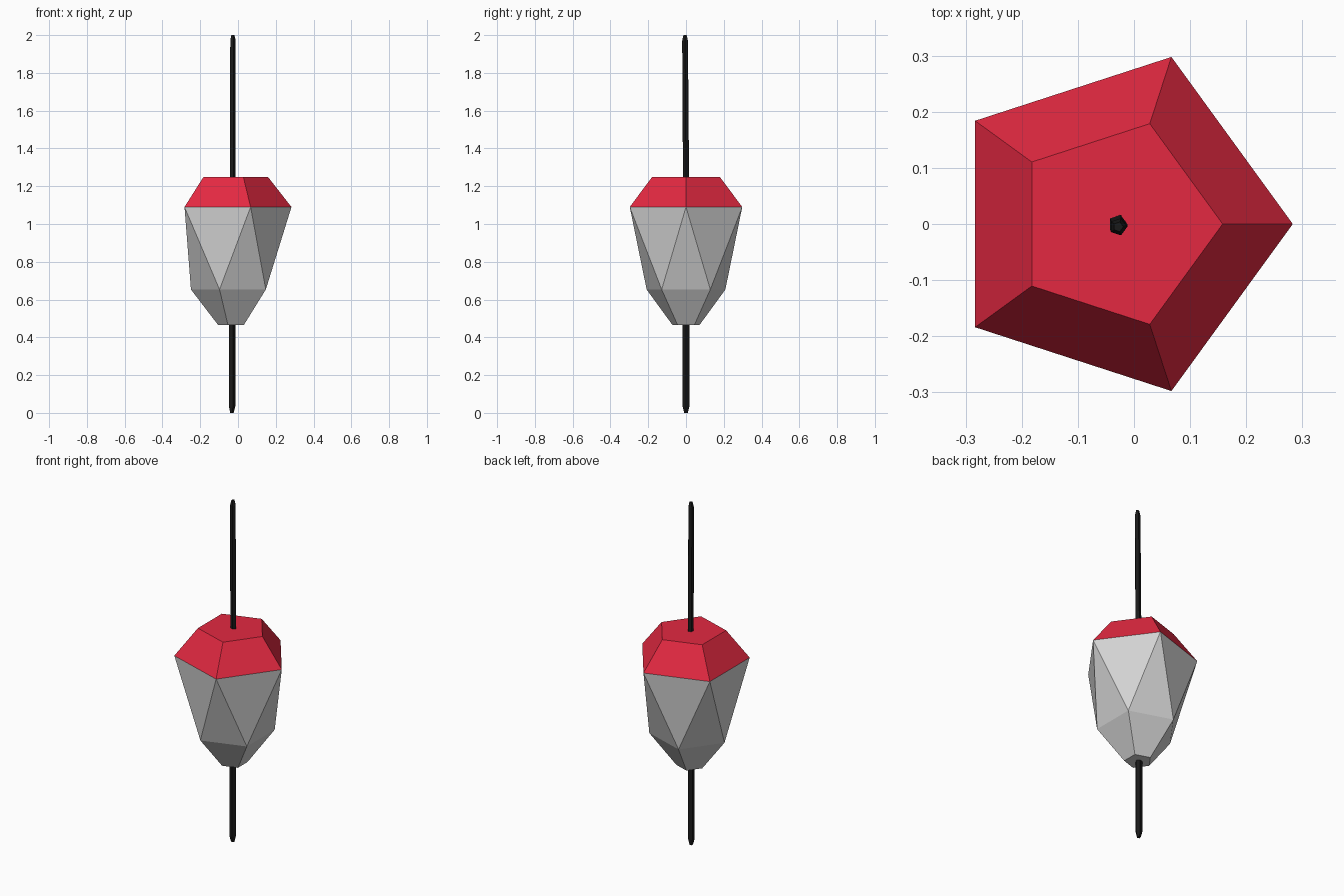
import bpy, bmesh
from math import cos, sin, pi

cube = bpy.data.objects.get("Cube")
if cube:
    bpy.data.objects.remove(cube, do_unlink=True)

SIDES = 5
AXIS_X = -0.03


def material(name, rgb, roughness=0.6):
    mat = bpy.data.materials.new(name)
    mat.use_nodes = True
    mat.diffuse_color = (*rgb, 1)
    bsdf = mat.node_tree.nodes["Principled BSDF"]
    bsdf.inputs["Base Color"].default_value = (*rgb, 1)
    bsdf.inputs["Roughness"].default_value = roughness
    return mat


red = material("red paint", (0.77, 0.022, 0.053))
grey = material("light grey", (0.65, 0.65, 0.65))
black = material("black", (0.01, 0.01, 0.01))


def lathe(name, rings, mats, pick=None):
    """Stack pentagon rings (radius, z, turn, x, y), bridging turned rings with triangles."""
    bm = bmesh.new()
    loops = []
    for r, z, turn, x, y in rings:
        angles = [turn + 2 * pi * i / SIDES for i in range(SIDES)]
        loops.append([bm.verts.new((x + r * cos(a), y + r * sin(a), z)) for a in angles])
    for k in range(len(rings) - 1):
        low, high = loops[k], loops[k + 1]
        turned = rings[k][2] != rings[k + 1][2]
        for i in range(SIDES):
            j = (i + 1) % SIDES
            if turned:
                bm.faces.new((low[i], low[j], high[i]))
                bm.faces.new((low[j], high[j], high[i]))
            else:
                bm.faces.new((low[i], low[j], high[j], high[i]))
    bm.faces.new(loops[0][::-1])
    bm.faces.new(loops[-1])
    bmesh.ops.recalc_face_normals(bm, faces=bm.faces)
    if pick:
        for f in bm.faces:
            f.material_index = pick(f.calc_center_median())
    mesh = bpy.data.meshes.new(name)
    bm.to_mesh(mesh)
    bm.free()
    for m in mats:
        mesh.materials.append(m)
    obj = bpy.data.objects.new(name, mesh)
    bpy.context.collection.objects.link(obj)
    return obj


# Float body: the two lower rings are turned half a step against the upper ones
half = -pi / SIDES
WIDEST = 1.09
lathe("float_body", [
    (0.075, 0.465, half, AXIS_X, 0),
    (0.219, 0.653, half, AXIS_X, 0),
    (0.313, WIDEST, 0, AXIS_X, 0),
    (0.188, 1.25, 0, AXIS_X, 0),
], [grey, red], lambda c: int(c.z > WIDEST))

# Thin rod through the body, with tapered ends and a slight lean
lathe("rod", [
    (0.010, 0.0, 0, -0.033, 0),
    (0.019, 0.035, 0, -0.033, 0),
    (0.019, 0.48, 0, -0.033, 0),
    (0.017, 1.25, 0, -0.029, 0),
    (0.016, 1.97, 0, -0.028, -0.005),
    (0.009, 2.0, 0, -0.028, -0.005),
], [black])
